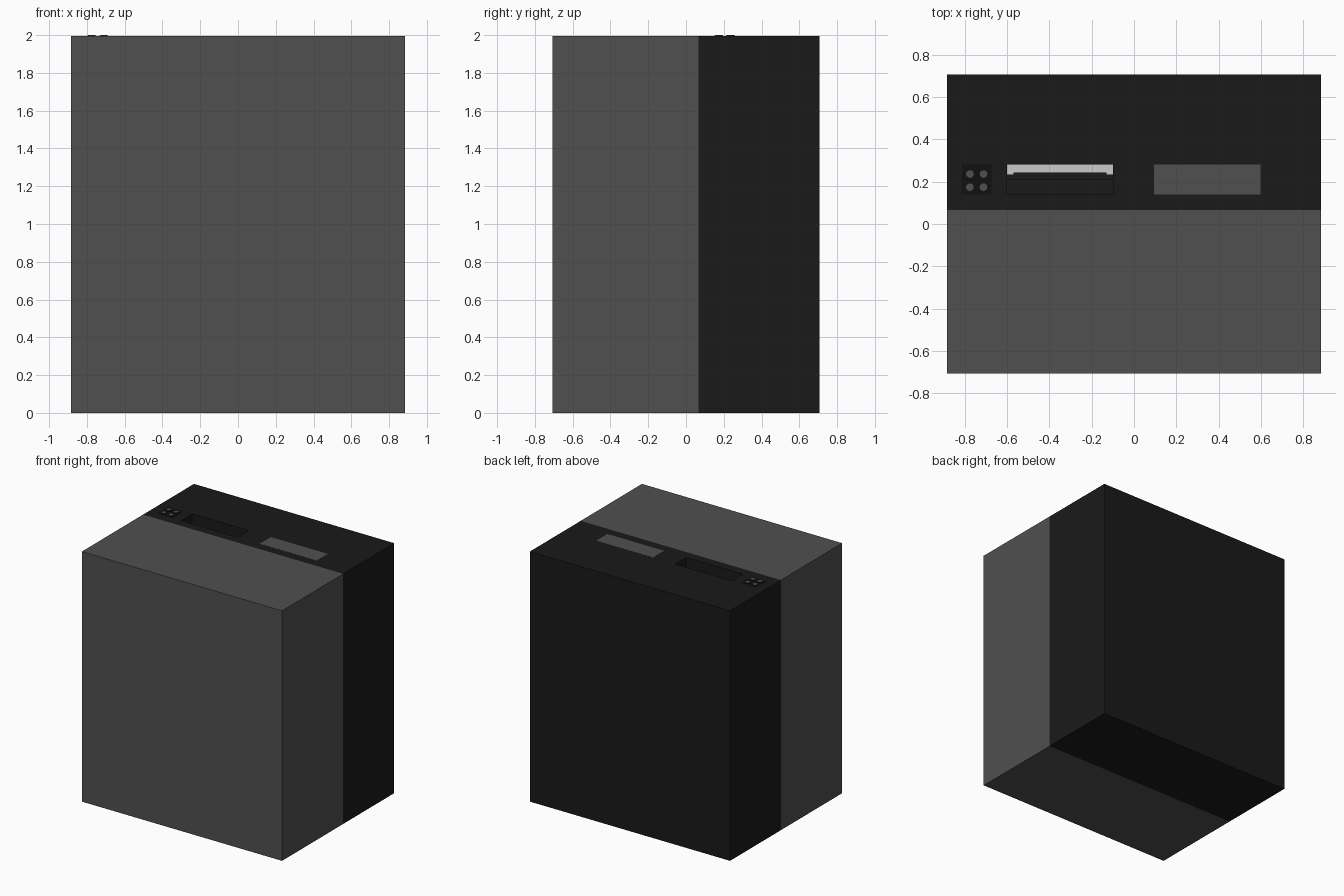
import bpy
import bmesh
from mathutils import Matrix

if "Cube" in bpy.data.objects:
    bpy.data.objects.remove(bpy.data.objects["Cube"])


def material(name, value):
    m = bpy.data.materials.new(name)
    m.diffuse_color = (value, value, value, 1)
    m.use_nodes = True
    m.node_tree.nodes["Principled BSDF"].inputs["Base Color"].default_value = m.diffuse_color
    return m


GREY = material("dark_grey", 0.08)
BLACK = material("black", 0.01)
DEEP = material("deep_black", 0.005)
LIGHT = material("light_grey", 0.7)


def finish(name, bm, mat):
    mesh = bpy.data.meshes.new(name)
    bm.to_mesh(mesh)
    bm.free()
    mesh.materials.append(mat)
    ob = bpy.data.objects.new(name, mesh)
    bpy.context.collection.objects.link(ob)
    return ob


def box(name, x, y, z, mat):
    bm = bmesh.new()
    size = [b - a for a, b in (x, y, z)]
    mid = [(a + b) / 2 for a, b in (x, y, z)]
    bmesh.ops.create_cube(bm, size=1, matrix=Matrix.Translation(mid) @ Matrix.Diagonal((*size, 1)))
    return finish(name, bm, mat)


def disc(name, x, y, z0, z1, r, mat):
    bm = bmesh.new()
    bmesh.ops.create_cone(bm, cap_ends=True, segments=24, radius1=r, radius2=r, depth=z1 - z0,
                          matrix=Matrix.Translation((x, y, (z0 + z1) / 2)))
    ob = finish(name, bm, mat)
    bpy.context.view_layer.objects.active = ob
    ob.select_set(True)
    bpy.ops.object.shade_smooth_by_angle()
    ob.select_set(False)


W, TOP = 0.883, 1.994
SLOT_X, SLOT_Y = (-0.6, -0.1), (0.14, 0.28)

# Two halves of the cabinet
box("front_body", (-W, W), (-0.706, 0.065), (0, TOP), GREY)
back = box("back_body", (-W, W), (0.065, 0.706), (0, TOP), BLACK)

# Slot sunk into the top of the back half
cutter = box("slot_cutter", SLOT_X, SLOT_Y, (TOP - 0.2, TOP + 0.1), BLACK)
cutter.hide_render = True
cutter.hide_viewport = True
cut = back.modifiers.new("slot", "BOOLEAN")
cut.operation = "DIFFERENCE"
cut.solver = "EXACT"
cut.object = cutter

# Slot interior: stepped dark ledge and light strip at the bottom
box("slot_ledge", SLOT_X, (0.14, 0.21), (TOP - 0.2, TOP - 0.1), BLACK)
box("slot_step", SLOT_X, (0.21, 0.235), (TOP - 0.2, TOP - 0.13), BLACK)
box("slot_lip", (-0.57, -0.13), (0.235, 0.243), (TOP - 0.2, TOP - 0.13), BLACK)
box("slot_floor_strip", SLOT_X, (0.235, 0.28), (TOP - 0.2, TOP - 0.17), LIGHT)

# Display and button panel
box("display", (0.095, 0.597), (0.14, 0.28), (TOP - 0.01, TOP + 0.0005), GREY)
box("button_panel", (-0.812, -0.672), (0.14, 0.28), (TOP - 0.01, TOP + 0.0005), DEEP)

# Four buttons, each a black ring with a grey cap
for i, x in enumerate((-0.775, -0.711)):
    for j, y in enumerate((0.174, 0.236)):
        disc(f"button_{i}{j}", x, y, TOP - 0.005, 1.999, 0.023, DEEP)
        disc(f"button_cap_{i}{j}", x, y, TOP, 2.0, 0.018, GREY)
